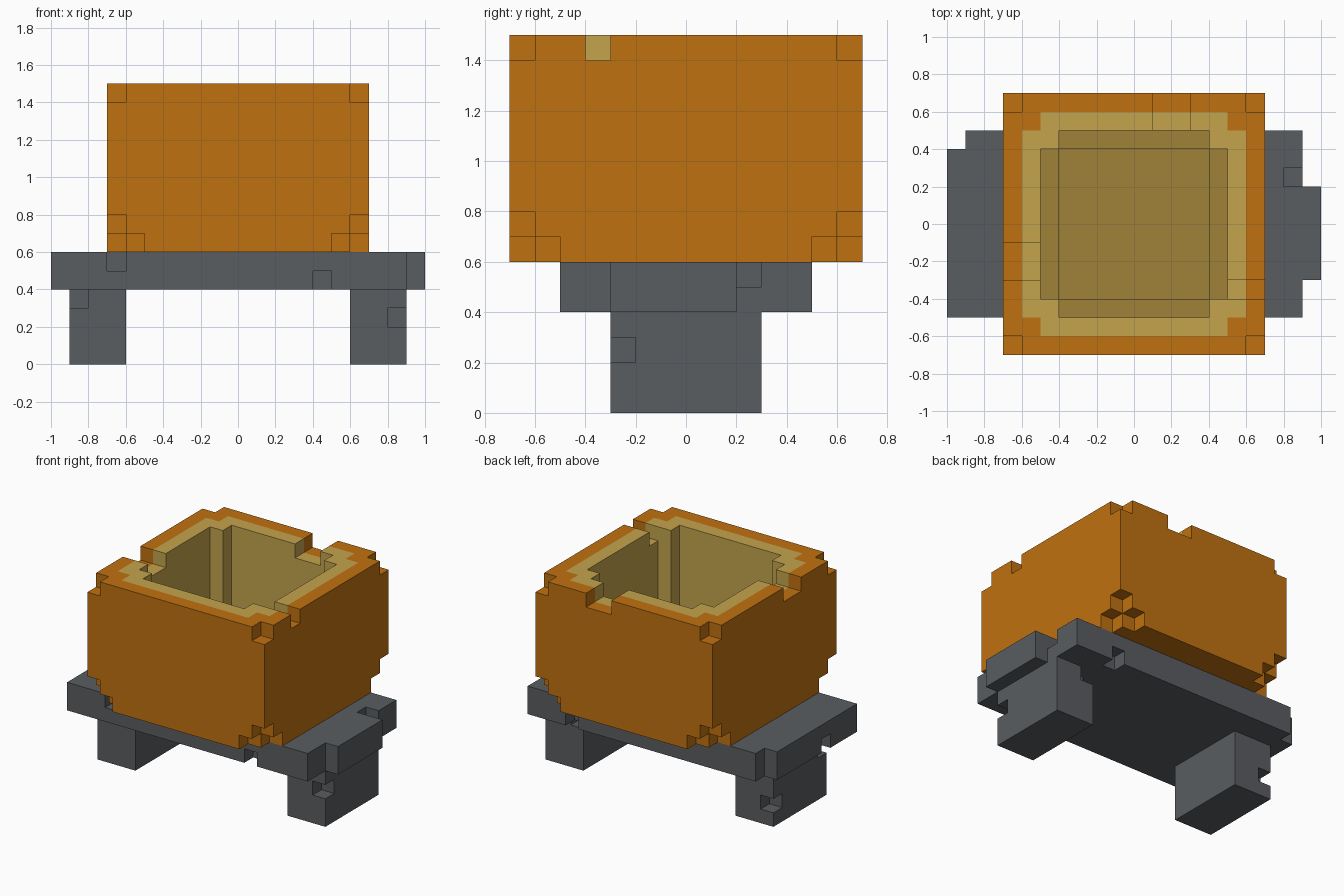
import bpy, bmesh
from itertools import product
from mathutils import Vector

UNIT = 0.1  # edge length of one block

cube = bpy.data.objects.get("Cube")
if cube:
    bpy.data.objects.remove(cube, do_unlink=True)


def material(name, rgb):
    mat = bpy.data.materials.new(name)
    mat.use_nodes = True
    colour = (*rgb, 1.0)
    mat.diffuse_color = colour
    mat.node_tree.nodes["Principled BSDF"].inputs["Base Color"].default_value = colour
    return mat


orange = material("orange", (0.53, 0.165, 0.005))
tan = material("tan", (0.55, 0.37, 0.073))
dark_tan = material("dark tan", (0.35, 0.225, 0.04))
grey = material("grey", (0.1, 0.11, 0.118))


def cells(x, y, z):
    """All block cells inside a box given by its x, y and z ranges."""
    return set(product(range(*x), range(*y), range(*z)))


def chip(x, y, z):
    """One missing block."""
    return {(x, y, z)}


def build(name, solid, mats, rule=lambda centre, normal: 0):
    """Skin a set of blocks and merge the flat areas of each colour."""
    bm = bmesh.new()
    verts = {}

    def vert(p):
        key = tuple(round(c) for c in p)
        if key not in verts:
            verts[key] = bm.verts.new(Vector(key) * UNIT)
        return verts[key]

    for cell in sorted(solid):
        middle = Vector(cell) + Vector((0.5, 0.5, 0.5))
        for axis, sign in product(range(3), (-1, 1)):
            normal = Vector((0, 0, 0))
            normal[axis] = sign
            if tuple(int(c + n) for c, n in zip(cell, normal)) in solid:
                continue
            u = Vector((0, 0, 0))
            u[(axis + 1) % 3] = 0.5
            v = normal.cross(u)
            centre = middle + normal / 2
            corners = (centre - u - v, centre + u - v, centre + u + v, centre - u + v)
            face = bm.faces.new([vert(p) for p in corners])
            face.material_index = rule(centre, normal)
    bm.normal_update()
    bmesh.ops.dissolve_limit(bm, angle_limit=0.01, verts=bm.verts[:],
                             edges=bm.edges[:], delimit={'MATERIAL'})
    mesh = bpy.data.meshes.new(name)
    bm.to_mesh(mesh)
    bm.free()
    for mat in mats:
        mesh.materials.append(mat)
    obj = bpy.data.objects.new(name, mesh)
    bpy.context.collection.objects.link(obj)
    return obj


# Open tub with a stepped hollow
tub = cells((-7, 7), (-7, 7), (6, 15))
tub -= cells((-5, 5), (-4, 4), (8, 15)) | cells((-4, 4), (-5, 5), (8, 15))
tub -= cells((-4, 4), (-4, 4), (7, 8))

# Chipped tub corners, top and bottom
for sx, sy in product((-1, 1), repeat=2):
    x, y = (6 if sx > 0 else -7), (6 if sy > 0 else -7)
    tub -= chip(x, y, 14) | chip(x, y, 6) | chip(x, y, 7)
    tub -= chip(x - sx, y, 6) | chip(x, y - sy, 6)

# Gaps in the rim
tub -= cells((5, 7), (-4, -3), (14, 15))
tub -= cells((-7, -5), (-3, -1), (14, 15))
tub -= cells((1, 3), (5, 7), (14, 15))


def tub_colour(centre, normal):
    x, y, z = abs(centre.x), abs(centre.y), centre.z
    lining = z > 6.2 and max(x, y) < 6 and min(x, y) < 5 or z > 6.2 and max(x, y) < 5
    if lining and normal.z > 0 and z < 10:
        return 2
    return 1 if lining else 0


build("tub", tub, (orange, tan, dark_tan), tub_colour)

# Base plate with broken ends and edges
plate = cells((-10, 10), (-5, 5), (4, 6))
plate -= cells((-10, -9), (4, 5), (4, 6))
plate -= cells((9, 10), (2, 5), (4, 6)) | cells((9, 10), (-5, -3), (4, 6))
plate -= chip(8, 2, 5) | chip(-7, -5, 5) | chip(4, -5, 4)
plate -= chip(5, 4, 4) | chip(-10, -2, 4)
build("base_plate", plate, (grey,))

# Legs
left_leg = cells((6, 9), (-3, 3), (0, 4)) - chip(8, -3, 2) - chip(6, 2, 3)
right_leg = cells((-9, -6), (-3, 3), (0, 4)) - chip(-9, -3, 3) - chip(-9, 2, 1)
build("left_leg", left_leg, (grey,))
build("right_leg", right_leg, (grey,))
